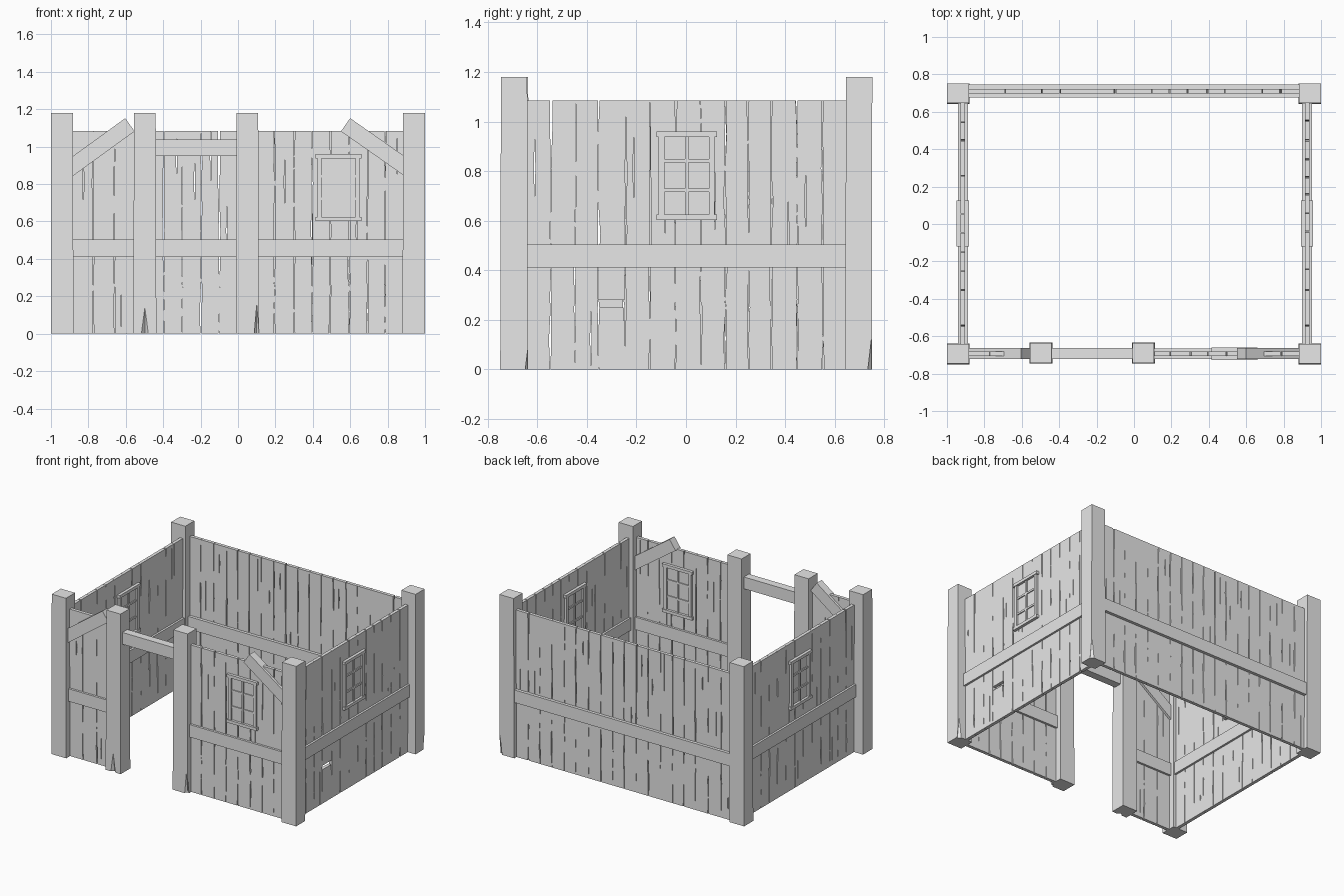
import bpy, bmesh, random
from math import atan2, hypot
from mathutils import Vector, Matrix

cube = bpy.data.objects.get("Cube")
if cube:
    bpy.data.objects.remove(cube)

grey = bpy.data.materials.new("weathered_grey")
grey.use_nodes = True
COLOUR = (0.8, 0.8, 0.8, 1)
grey.diffuse_color = COLOUR
grey.node_tree.nodes["Principled BSDF"].inputs["Base Color"].default_value = COLOUR

WALL_TOP, POST_TOP = 1.085, 1.18
LEVELS = [0, .12, .25, .28, .42, .55, .68, .81, .95, WALL_TOP]


def finish(name, bm):
    bmesh.ops.recalc_face_normals(bm, faces=bm.faces)
    mesh = bpy.data.meshes.new(name)
    bm.to_mesh(mesh)
    bm.free()
    mesh.materials.append(grey)
    ob = bpy.data.objects.new(name, mesh)
    bpy.context.scene.collection.objects.link(ob)
    return ob


def place(axis, offset, u, d, z):
    """Point at u along a wall and d through it; axis is the wall's direction."""
    return Vector((u, offset + d, z)) if axis == "x" else Vector((offset + d, u, z))


def add_box(bm, lo, hi):
    size = [abs(b - a) for a, b in zip(lo, hi)]
    mid = (Vector(lo) + Vector(hi)) / 2
    bmesh.ops.create_cube(bm, size=1, matrix=Matrix.Translation(mid) @ Matrix.Diagonal((*size, 1)))


def wall_box(bm, axis, offset, u0, u1, half, z0, z1):
    add_box(bm, place(axis, offset, u0, -half, z0), place(axis, offset, u1, half, z1))


def add_plank(bm, axis, offset, left, right, zs, half=0.012):
    """Closed board between two wavering edges."""
    rings = []
    for a, b, z in zip(left, right, zs):
        corners = [(a, -half), (b, -half), (b, half), (a, half)]
        rings.append([bm.verts.new(place(axis, offset, u, d, z)) for u, d in corners])
    bm.faces.new(rings[0])
    bm.faces.new(rings[-1])
    for low, high in zip(rings, rings[1:]):
        for i in range(4):
            j = (i + 1) % 4
            bm.faces.new((low[i], low[j], high[j], high[i]))


def plank_wall(name, axis, offset, u0, u1, count, seed, broken=None):
    rng = random.Random(seed)
    width = (u1 - u0) / count
    seams = [([u0] * len(LEVELS), [u0] * len(LEVELS))]
    boards = []
    for i in range(count):
        # short split in the middle of some boards
        if i != broken and rng.random() < 0.6:
            mid = u0 + (i + 0.3 + 0.4 * rng.random()) * width
            at = rng.choice([1, 5, 6, 7, 8])
            gap = [0.003 if k == at else 0 for k in range(len(LEVELS))]
            seams.append(([mid - g for g in gap], [mid + g for g in gap]))
            boards.append(None)
        # open seam of varying width before the next board
        base = u0 + (i + 1) * width + rng.uniform(-.008, .008)
        if i == count - 1:
            seams.append(([u1] * len(LEVELS), [u1] * len(LEVELS)))
        else:
            line = [base + rng.uniform(-.003, .003) for _ in LEVELS]
            gap = [max(.0006, rng.uniform(-.002, .005)) for _ in LEVELS]
            seams.append(([s - g for s, g in zip(line, gap)], [s + g for s, g in zip(line, gap)]))
        boards.append(i)
    bm = bmesh.new()
    for board, a, b in zip(boards, seams, seams[1:]):
        # the broken board has a missing strip
        cuts = [(0, 3), (3, len(LEVELS))] if broken is not None and board == broken else [(0, len(LEVELS))]
        for s, e in cuts:
            add_plank(bm, axis, offset, a[1][s:e], b[0][s:e], LEVELS[s:e])
    return finish(name, bm)


def rail(name, axis, offset, u0, u1, half, z0=0.41, z1=0.503):
    bm = bmesh.new()
    wall_box(bm, axis, offset, u0, u1, half, z0, z1)
    return finish(name, bm)


def window(name, axis, offset, mid):
    """Framed window of two by three panes, showing on both faces of the wall."""
    bm = bmesh.new()
    w, z0, z1 = 0.113, 0.603, 0.96
    for za, zb in ((z0, z0 + .022), (z1 - .022, z1)):
        wall_box(bm, axis, offset, mid - w - .01, mid + w + .01, .033, za, zb)
    for side in (-1, 1):
        wall_box(bm, axis, offset, mid + side * w, mid + side * (w - .023), .028, z0 + .02, z1 - .02)
    wall_box(bm, axis, offset, mid - w + .02, mid + w - .02, .015, z0 + .02, z1 - .02)
    wall_box(bm, axis, offset, mid - .007, mid + .007, .023, z0 + .02, z1 - .02)
    for k in (1, 2):
        z = z0 + (z1 - z0) * k / 3
        wall_box(bm, axis, offset, mid - w + .02, mid + w - .02, .022, z - .007, z + .007)
    return finish(name, bm)


def post(name, x, y, notch=None):
    """Square post with a flared foot and an optional split at its base."""
    hx, hy = 0.058, 0.053
    bm = bmesh.new()
    add_box(bm, (x - hx, y - hy, 0), (x + hx, y + hy, POST_TOP))
    for v in bm.verts:
        if v.co.z < 0.01:
            v.co.x = max(-1, min(1, x + (v.co.x - x) * 1.06))
            v.co.y = max(-.75, min(.75, y + (v.co.y - y) * 1.06))
    ob = finish(name, bm)
    if notch:
        dx, dy, height = notch
        cut = bmesh.new()
        matrix = Matrix.Translation((x + dx, y + dy, height / 2 - .01))
        bmesh.ops.create_cone(cut, cap_ends=True, segments=4, radius1=.02, radius2=0,
                              depth=height, matrix=matrix)
        cutter = finish("split_cutter", cut)
        cutter.hide_render = True
        mod = ob.modifiers.new("split", "BOOLEAN")
        mod.operation, mod.solver, mod.object = "DIFFERENCE", "EXACT", cutter
        bpy.context.view_layer.objects.active = ob
        bpy.ops.object.modifier_apply(modifier=mod.name)
        bpy.data.objects.remove(cutter)
    return ob


def brace(name, foot, head, y, half):
    """Diagonal timber from the corner post up past the wall top."""
    bm = bmesh.new()
    dx, dz = head[0] - foot[0], head[1] - foot[1]
    length = hypot(dx, dz)
    add_box(bm, (-length / 2, -half, -.043), (length / 2, half, .043))
    mid = ((foot[0] + head[0]) / 2, y, (foot[1] + head[1]) / 2)
    bm.transform(Matrix.Translation(mid) @ Matrix.Rotation(-atan2(dz, dx), 4, "Y"))
    return finish(name, bm)


LEFT, RIGHT, FRONT, BACK = 0.925, -0.915, -0.693, 0.711

# Posts
post("front_left_post", .941, -.694, (.05, .055, .16))
post("front_right_post", -.941, -.694)
post("back_left_post", .941, .699, (.055, .05, .17))
post("back_right_post", -.941, .699)
post("door_right_post", -.498, -.690, (0, -.056, .15))
post("door_left_post", .050, -.690, (.05, -.05, .23))

# Plank walls with their mid rails
for side, x, broken in (("left", LEFT, 3), ("right", RIGHT, None)):
    plank_wall(side + "_wall", "y", x, -.645, .65, 13, 4, broken)
    rail(side + "_rail", "y", x, -.65, .65, .027)
    window(side + "_window", "y", x, .003)
plank_wall("back_wall", "x", BACK, -.885, .885, 18, 7)
rail("back_rail", "x", BACK, -.89, .89, .034)
plank_wall("front_right_wall", "x", FRONT, -.885, -.55, 3, 11)
rail("front_right_rail", "x", FRONT, -.89, -.55, .028)
plank_wall("front_left_wall", "x", FRONT, .105, .885, 8, 15)
rail("front_left_rail", "x", FRONT, .10, .89, .028)
window("front_window", "x", FRONT, .537)

# Door lintel and corner braces
rail("door_lintel", "x", FRONT, -.45, 0, .029, .95, 1.037)
brace("front_right_brace", (-.93, .862), (-.578, 1.117), FRONT, .029)
brace("front_left_brace", (.93, .868), (.575, 1.117), FRONT, .029)
